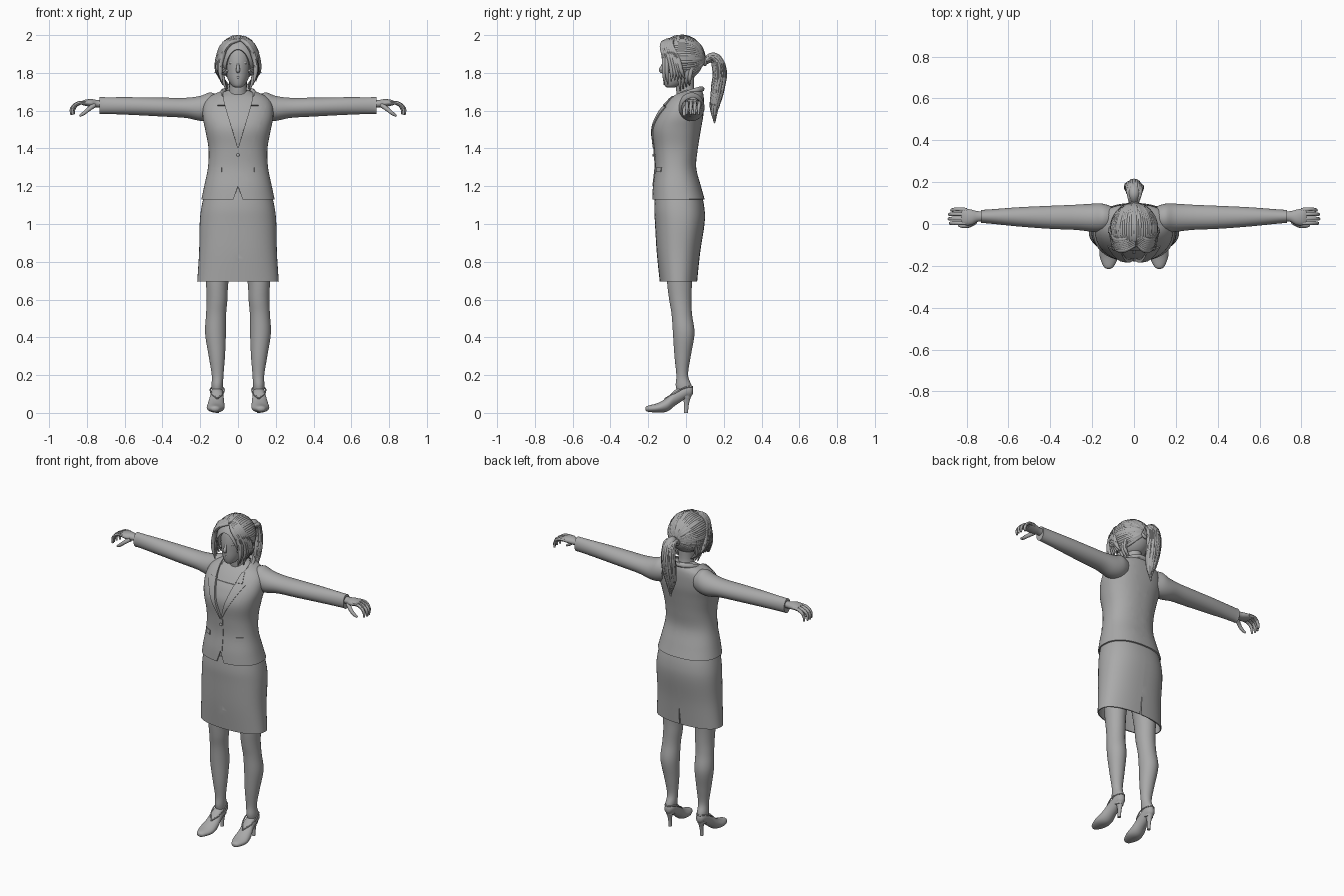
import bpy, bmesh, math, random
from mathutils import Vector

random.seed(4)
cube = bpy.data.objects.get("Cube")
if cube:
    bpy.data.objects.remove(cube)

grey = bpy.data.materials.new("plain_grey")
grey.use_nodes = True
grey.diffuse_color = (0.4, 0.4, 0.4, 1)
grey.node_tree.nodes["Principled BSDF"].inputs["Base Color"].default_value = (0.4, 0.4, 0.4, 1)


def finish(ob, mirror=False, thick=0, cutter=None):
    """Add modifiers, bake them and shade smooth with sharp creases."""
    ob.data.materials.append(grey)
    if thick:
        m = ob.modifiers.new("thickness", "SOLIDIFY")
        m.thickness, m.offset = thick, 0
    if cutter:
        m = ob.modifiers.new("cut", "BOOLEAN")
        m.object, m.operation = cutter, "DIFFERENCE"
    if mirror:
        m = ob.modifiers.new("mirror", "MIRROR")
        m.use_mirror_merge = False
    bpy.ops.object.select_all(action="DESELECT")
    bpy.context.view_layer.objects.active = ob
    ob.select_set(True)
    bpy.ops.object.convert(target="MESH")
    bpy.ops.object.shade_smooth_by_angle(angle=math.radians(45))
    return ob


def to_object(name, bm):
    bmesh.ops.recalc_face_normals(bm, faces=bm.faces)
    me = bpy.data.meshes.new(name)
    bm.to_mesh(me)
    bm.free()
    ob = bpy.data.objects.new(name, me)
    bpy.context.collection.objects.link(ob)
    return ob


def smooth_rows(rows, steps=5):
    """Catmull-Rom interpolation of rows of numbers."""
    p = [rows[0]] + list(rows) + [rows[-1]]
    out = []
    for i in range(1, len(p) - 2):
        for s in range(steps):
            t = s / steps
            out.append([b + t / 2 * (c - a + t * (2 * a - 5 * b + 4 * c - d + t * (3 * (b - c) + d - a)))
                        for a, b, c, d in zip(*p[i - 1:i + 3])])
    return out + [list(rows[-1])]


def loft(rings, axis="z", power=2, caps=True, seg=36):
    """Skin rings of (position, centre a, centre b, radius a, radius b)."""
    bm, prev = bmesh.new(), None
    for k, (t, ca, cb, ra, rb) in enumerate(smooth_rows(rings)):
        ring = []
        for i in range(seg):
            c, s = math.cos(math.tau * i / seg), math.sin(math.tau * i / seg)
            a = ca + ra * math.copysign(abs(c) ** (2 / power), c)
            b = cb + rb * math.copysign(abs(s) ** (2 / power), s)
            ring.append(bm.verts.new({"z": (a, b, t), "x": (t, a, b), "y": (a, t, b)}[axis]))
        if prev:
            for i in range(seg):
                j = (i + 1) % seg
                bm.faces.new((prev[i], prev[j], ring[j], ring[i]))
        elif caps:
            bm.faces.new(ring)
        prev = ring
    if caps:
        bm.faces.new(prev)
    return bm


def notch(bm, apex, slope, front=True):
    """Cut a clean V out of the front or back; negative slope opens downward."""
    for s in (1, -1):
        bmesh.ops.bisect_plane(bm, geom=bm.verts[:] + bm.edges[:] + bm.faces[:],
                               plane_co=(0, 0, apex), plane_no=(s, 0, -slope))
    gone = [f for f in bm.faces if abs(f.calc_center_median().x) < slope * (f.calc_center_median().z - apex)
            and (f.calc_center_median().y < 0.03) == front]
    bmesh.ops.delete(bm, geom=gone, context="FACES")


def tubes(name, paths, mirror=False):
    """Tapered round strands; each path is a list of (point, radius)."""
    cu = bpy.data.curves.new(name, "CURVE")
    cu.dimensions, cu.bevel_depth, cu.bevel_resolution = "3D", 1, 2
    cu.resolution_u, cu.use_fill_caps = 6, True
    for path in paths:
        sp = cu.splines.new("BEZIER")
        sp.bezier_points.add(len(path) - 1)
        for bp, (co, r) in zip(sp.bezier_points, path):
            bp.co, bp.radius = co, r
            bp.handle_left_type = bp.handle_right_type = "AUTO"
    ob = bpy.data.objects.new(name, cu)
    bpy.context.collection.objects.link(ob)
    return finish(ob, mirror)


def ball(name, co, size, seg=24):
    bm = bmesh.new()
    bmesh.ops.create_uvsphere(bm, u_segments=seg * 2, v_segments=seg, radius=1)
    for v in bm.verts:
        v.co = Vector(co) + v.co * Vector(size)
    return to_object(name, bm)


# Torso: blouse and chest under an open jacket
torso = [(1.13, 0, -.04, .19, .135), (1.2, 0, -.048, .175, .123), (1.3, 0, -.055, .155, .105),
         (1.4, 0, -.053, .152, .112), (1.5, 0, -.05, .17, .125), (1.57, 0, -.033, .183, .12),
         (1.63, 0, -.012, .178, .103), (1.67, 0, .005, .15, .085), (1.695, 0, .018, .1, .067),
         (1.71, 0, .022, .06, .055)]
jacket = loft(torso, power=2.3, caps=False, seg=48)
notch(jacket, 1.4, .3)
notch(jacket, 1.2, -.35)
finish(to_object("jacket", jacket), thick=.008)
inner = [(z, x, y, a - .014, b - .014) for z, x, y, a, b in torso]
finish(to_object("chest", loft(inner, power=2.3)))
blouse = [(z, x, y, a - .009, b - .009) for z, x, y, a, b in torso[2:6]]
finish(to_object("blouse", loft(blouse + [(1.61, 0, -.02, .17, .1)], power=2.3)))

dense = smooth_rows(torso, 12)


def front_y(x, z):
    z0, _, cy, hw, hd = min(dense, key=lambda r: abs(r[0] - z))
    return cy - hd * max(0, 1 - abs(x / hw) ** 2.3) ** (1 / 2.3)


def patch(name, rows, mirror=True, lift=.007):
    """Plate lying on the jacket front; rows of (z, inner x, outer x)."""
    bm, prev = bmesh.new(), None
    for z, a, b in rows:
        line = [bm.verts.new((a + (b - a) * i / 6, front_y(a + (b - a) * i / 6, z) - lift, z)) for i in range(7)]
        if prev:
            for i in range(6):
                bm.faces.new((prev[i], prev[i + 1], line[i + 1], line[i]))
        prev = line
    finish(to_object(name, bm), mirror, thick=.007)


patch("lapel", [(1.4 + .022 * i, .0066 * i, .004 + .0122 * i) for i in range(11)])
patch("upper_collar", [(1.627 + .007 * i, .068 + .0015 * i, .108 - .002 * i) for i in range(8)])
patch("pocket_flap", [(1.275, .085, .128), (1.285, .085, .128), (1.3, .085, .128)])
patch("front_edge", [(1.2 + .02 * i, -.004, .012) for i in range(11)], mirror=False, lift=.004)
finish(ball("button", (0, -.172, 1.365), (.009, .006, .009), 8))
tubes("back_collar", [[((.088, -.045, 1.672), .01), ((.08, .03, 1.7), .014), ((.045, .073, 1.712), .015),
                       ((0, .083, 1.714), .015), ((-.045, .073, 1.712), .015), ((-.08, .03, 1.7), .014),
                       ((-.088, -.045, 1.672), .01)]])

# Skirt with a small back vent
skirt = loft([(.695, 0, -.04, .213, .096), (.85, 0, -.04, .203, .112), (1, 0, -.033, .2, .128),
              (1.08, 0, -.035, .192, .13), (1.16, 0, -.04, .175, .12)], power=2.3, caps=False, seg=48)
notch(skirt, .82, -.04, front=False)
finish(to_object("skirt", skirt), thick=.006)

# Sleeves, hands and fingers
sleeve = loft([(.11, .03, 1.625, .055, .06), (.15, .03, 1.622, .067, .074), (.2, .03, 1.612, .067, .066),
               (.28, .032, 1.615, .06, .053), (.4, .032, 1.619, .055, .05), (.55, .034, 1.624, .046, .047),
               (.7, .036, 1.627, .033, .044), (.732, .036, 1.627, .032, .045)], "x")
finish(to_object("sleeve", sleeve), True)
hand = loft([(.7, .036, 1.635, .024, .023), (.745, .036, 1.637, .025, .02), (.775, .032, 1.64, .036, .021),
             (.805, .034, 1.642, .04, .017), (.825, .036, 1.641, .036, .011)], "x")
finish(to_object("hand", hand), True)
fingers = []
for i, reach in enumerate((.93, 1, .98, .85)):
    y = .004 + .021 * i
    fingers.append([((.8, y, 1.643), .01), ((.8 + .05 * reach, y * 1.05, 1.638), .0095),
                    ((.8 + .08 * reach, y, 1.612), .009), ((.8 + .083 * reach, y, 1.59 - .012 * reach), .006)])
fingers.append([((.76, .012, 1.63), .014), ((.79, -.006, 1.608), .012),
                ((.818, -.01, 1.585), .01), ((.838, -.006, 1.572), .006)])
tubes("fingers", fingers, True)

# Legs and high heeled shoes
leg = loft([(.08, .11, -.005, .024, .03), (.14, .11, -.012, .03, .042), (.2, .108, -.02, .031, .031),
            (.3, .112, -.018, .043, .043), (.42, .119, -.012, .055, .057), (.52, .116, -.022, .053, .054),
            (.6, .111, -.03, .055, .059), (.7, .11, -.034, .06, .067), (.85, .1, -.03, .08, .08)])
finish(to_object("leg", leg), True)
shoe = loft([(-.214, .121, .022, .008, .007), (-.202, .121, .022, .025, .016), (-.15, .119, .027, .046, .025),
             (-.1, .116, .044, .044, .037), (-.055, .112, .082, .036, .042), (0, .11, .112, .031, .036),
             (.027, .11, .115, .022, .027), (.037, .11, .118, .008, .015)], "y")
finish(to_object("shoe", shoe), True)
heel = loft([(0, .11, .0, .01, .011), (.04, .11, .002, .01, .012), (.075, .11, .004, .016, .019),
             (.1, .11, .006, .026, .028)])
finish(to_object("shoe_heel", heel), True)
tubes("shoe_rim", [[((.11, -.112, .075), .004), ((.142, -.06, .105), .004), ((.139, 0, .135), .004),
                    ((.11, .034, .138), .004), ((.081, 0, .135), .004), ((.078, -.06, .105), .004),
                    ((.11, -.112, .075), .004)]], True)

# Neck, head and face
neck = loft([(1.6, 0, .01, .075, .06), (1.67, 0, .005, .055, .053), (1.72, 0, -.005, .045, .048),
             (1.8, 0, -.005, .046, .05)])
finish(to_object("neck", neck))
head = loft([(1.722, 0, -.082, .012, .016), (1.732, 0, -.072, .032, .04), (1.765, 0, -.052, .053, .069),
             (1.81, 0, -.034, .067, .09), (1.87, 0, -.024, .076, .1), (1.93, 0, -.02, .07, .09),
             (1.97, 0, -.02, .04, .05)])
finish(to_object("head", head))
tubes("nose", [[((0, -.115, 1.86), .006), ((0, -.125, 1.835), .008), ((0, -.132, 1.812), .011),
                ((0, -.118, 1.804), .006)]])
tubes("lips", [[((-.022, -.11, 1.775), .002), ((0, -.119, 1.776), .006), ((.022, -.11, 1.775), .002)]])
finish(ball("eyelid", (.031, -.103, 1.853), (.017, .012, .009), 10), True)
finish(ball("ear", (.077, -.01, 1.835), (.011, .019, .031), 10), True)

# Hair cap with a face opening
centre, size = Vector((0, -.022, 1.876)), Vector((.107, .116, .117))
cutter = ball("face_cutter", (0, -.14, 1.79), (.07, .12, .135))
cutter.hide_render = True
finish(ball("hair_cap", centre, size), cutter=cutter)
bpy.data.objects.remove(cutter)

# Combed strands running from the hairline to the tie
tie, combed = Vector((0, .98, .0)), []
for i in range(46):
    a = -2.35 + 4.7 * i / 45
    start = Vector((.8 * math.sin(a), -.62, .8 * math.cos(a))).normalized()
    path = []
    for k in range(7):
        d = start.lerp(tie, k / 6 * .97).normalized()
        r = .011 if k else .006
        path.append((centre + d * size * random.uniform(.965, .99), r))
    combed.append(path)
tubes("combed_hair", combed)

# Fringe sweeping from the parting and loose locks beside the face
locks = []
for side in (-1, 1):
    for i in range(7):
        f = i / 6
        j = random.uniform(-.006, .006)
        locks.append([((.012 + side * .004, -.1 + .05 * f, 1.975 + .012 * f), .008),
                      ((side * (.05 + .02 * f), -.125 + .05 * f, 1.95 + .005 * f), .013),
                      ((side * (.085 + .018 * f), -.115 + .07 * f, 1.885 + j), .014),
                      ((side * (.094 + .016 * f), -.112 + .09 * f + j, 1.81), .012),
                      ((side * (.084 + .012 * f + j), -.115 + .11 * f, 1.74 + .03 * f + j), .003)])
    for i in range(4):
        locks.append([((side * .085, -.03 + .02 * i, 1.83), .012), ((side * .08, -.035 + .018 * i, 1.77), .011),
                      ((side * (.06 - .004 * i), -.03 + .016 * i, 1.705 + .01 * i), .003)])
    locks.append([((side * .1, -.03, 1.83), .008), ((side * .122, -.04, 1.8), .003)])
tubes("loose_locks", locks)

# Ponytail
spine = [(.1, 1.862, .018), (.148, 1.88, .028), (.176, 1.82, .034), (.168, 1.72, .034),
         (.152, 1.62, .02), (.152, 1.55, .003)]
tail = [[((0, y, z), r) for y, z, r in spine]]
for i in range(20):
    a, drop = math.tau * i / 20, random.uniform(-.02, .05)
    strand = []
    for k, (y, z, r) in enumerate(spine):
        spread = r * random.uniform(.85, 1.1)
        end = drop if k == len(spine) - 1 else 0
        strand.append(((spread * math.cos(a), y + spread * .8 * math.sin(a), z + end),
                       (.006, .01, .01, .01, .009, .002)[k]))
    tail.append(strand)
tubes("ponytail", tail)
finish(ball("hair_tie", (0, .1, 1.862), (.026, .014, .026), 10))
